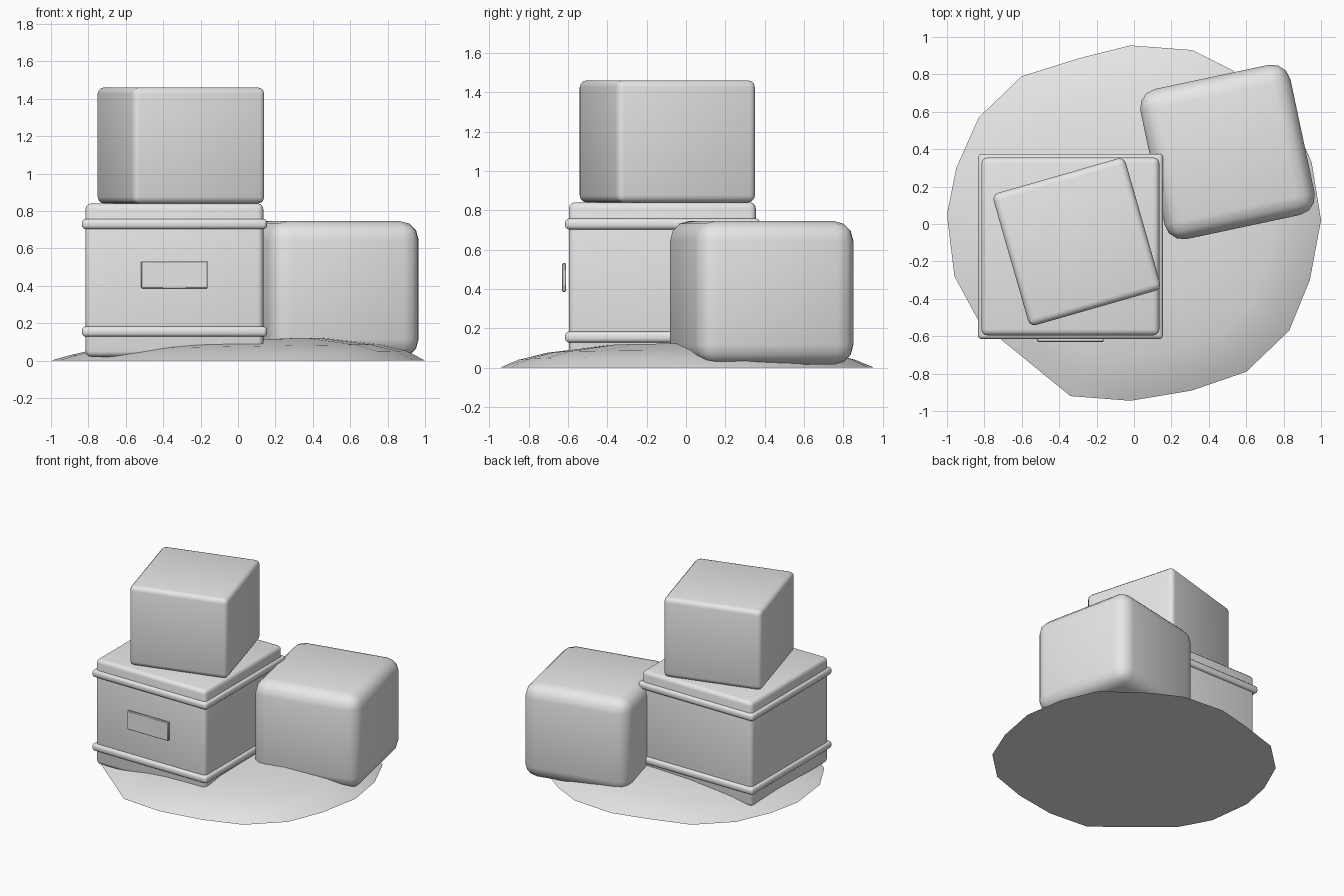
import bpy, bmesh, math
from mathutils import Vector

cube = bpy.data.objects.get("Cube")
if cube:
    bpy.data.objects.remove(cube, do_unlink=True)

grey = bpy.data.materials.new("plain_grey")
grey.use_nodes = True
grey.diffuse_color = (0.8, 0.8, 0.8, 1)
grey.node_tree.nodes["Principled BSDF"].inputs["Base Color"].default_value = (0.8, 0.8, 0.8, 1)


def finish(name, bm, angle=40):
    mesh = bpy.data.meshes.new(name)
    bm.to_mesh(mesh)
    bm.free()
    mesh.materials.append(grey)
    obj = bpy.data.objects.new(name, mesh)
    bpy.context.collection.objects.link(obj)
    bpy.ops.object.select_all(action='DESELECT')
    obj.select_set(True)
    bpy.context.view_layer.objects.active = obj
    bpy.ops.object.shade_smooth_by_angle(angle=math.radians(angle))
    return obj


def rounded_box(name, center, size, bevel, segments=3, turn=0):
    bm = bmesh.new()
    bmesh.ops.create_cube(bm, size=1)
    bmesh.ops.scale(bm, vec=size, verts=bm.verts)
    bmesh.ops.bevel(bm, geom=bm.edges[:], offset=bevel, segments=segments,
                    profile=0.5, affect='EDGES', clamp_overlap=True)
    obj = finish(name, bm)
    obj.location = center
    obj.rotation_euler.z = math.radians(turn)
    return obj


# Banded chest with two rims and a front label plate
CX, CY = -0.34, -0.12
rounded_box("chest_body", (CX, CY, 0.43), (0.95, 0.95, 0.82), 0.03)
for name, z in (("lower_band", 0.155), ("upper_band", 0.73)):
    rounded_box(name, (CX, CY, z), (0.99, 0.99, 0.055), 0.02)
rounded_box("label_plate", (CX, -0.62, 0.458), (0.355, 0.02, 0.145), 0.004, 1)

# Loose blocks: one stacked on top, one beside
rounded_box("top_block", (-0.305, -0.095, 1.15), (0.735, 0.735, 0.62), 0.035, 3, 16)
rounded_box("side_block", (0.50, 0.385, 0.38), (0.82, 0.82, 0.73), 0.1, 3, 12)

# Low ground mound with an uneven rim
rim = [(1, .02), (.95, .33), (.83, .6), (.53, .82), (.31, .93), (-.02, .955),
       (-.28, .89), (-.6, .79), (-.83, .57), (-.95, .3), (-1, .05), (-.96, -.28),
       (-.83, -.52), (-.34, -.92), (-.02, -.945), (.31, -.89), (.6, -.79),
       (.83, -.57), (.94, -.3)]
bm = bmesh.new()
rings = []
for scale, height in ((1, 0), (0.9, 0.04), (0.75, 0.075), (0.45, 0.11)):
    rings.append([bm.verts.new((x * scale, y * scale, height + 0.012 * x * (height > 0)))
                  for x, y in rim])
peak = bm.verts.new((0, 0, 0.115))
count = len(rim)
for i in range(count):
    j = (i + 1) % count
    for low, high in zip(rings, rings[1:]):
        bm.faces.new((low[i], low[j], high[j], high[i]))
    bm.faces.new((rings[-1][i], rings[-1][j], peak))
bm.faces.new(list(reversed(rings[0])))
bmesh.ops.recalc_face_normals(bm, faces=bm.faces)
finish("ground_mound", bm)
